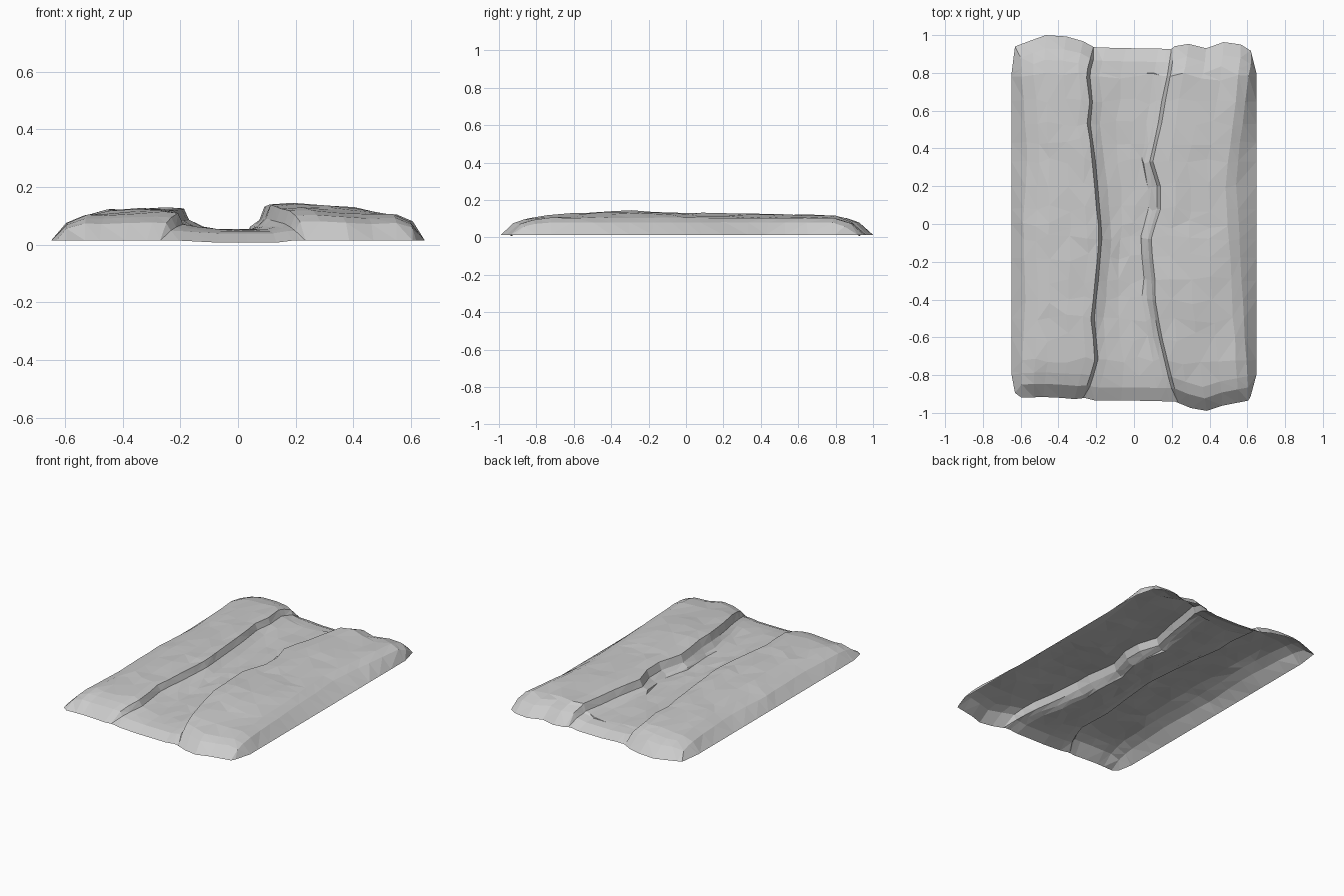
import bpy, bmesh, random

if "Cube" in bpy.data.objects:
    bpy.data.objects.remove(bpy.data.objects["Cube"])
random.seed(4)


def lerp_table(table, v):
    """Piecewise linear lookup through (position, value) pairs."""
    if v <= table[0][0]:
        return table[0][1]
    for (a, p), (b, q) in zip(table, table[1:]):
        if v <= b:
            return p + (q - p) * (v - a) / (b - a)
    return table[-1][1]


# plan lines of the two banks: (y, x)
LEFT_BANK = [(-.93, -.27), (-.72, -.207), (-.5, -.227), (-.3, -.205), (-.1, -.187), (0, -.19),
             (.2, -.208), (.4, -.228), (.53, -.248), (.65, -.235), (.78, -.25), (.93, -.215)]
RIGHT_BANK = [(-.95, .24), (-.75, .185), (-.6, .15), (-.43, .115), (-.3, .11), (-.08, .09),
              (.08, .14), (.2, .14), (.33, .10), (.5, .14), (.65, .165), (.8, .195), (.96, .22)]
# outer shoulders and bank heights along the length
LEFT_SHOULDER = [(-.85, -.57), (-.4, -.55), (0, -.56), (.4, -.54), (.85, -.575)]
RIGHT_SHOULDER = [(-.87, .57), (-.5, .545), (-.1, .525), (.2, .505), (.5, .535), (.87, .585)]
LEFT_HEIGHT = [(-.85, .105), (-.5, .12), (0, .127), (.5, .122), (.85, .113)]
RIGHT_HEIGHT = [(-.85, .112), (-.35, .143), (0, .131), (.4, .126), (.75, .117), (.9, .113)]
# ragged front and back outlines: (x, y)
FRONT_EDGE = [(-.65, -.86), (-.615, -.92), (-.45, -.915), (-.3, -.928), (-.26, -.92), (-.22, -.935),
              (0, -.935), (.22, -.94), (.27, -.965), (.37, -.995), (.45, -.965), (.605, -.935), (.65, -.85)]
BACK_EDGE = [(-.65, .82), (-.63, .94), (-.47, 1.0), (-.31, .99), (-.21, .935), (0, .93), (.2, .927),
             (.235, .96), (.27, .96), (.37, .925), (.46, .965), (.605, .945), (.65, .85)]
BASE = .014
ROWS = [-.72, -.6, -.5, -.4, -.3, -.18, -.08, 0, .08, .2, .33, .43, .53, .65, .78]


def section(y):
    """Cross-section (x, z, roughness) from left rim to right rim."""
    lb, rb = lerp_table(LEFT_BANK, y), lerp_table(RIGHT_BANK, y)
    ls, rs = lerp_table(LEFT_SHOULDER, y), lerp_table(RIGHT_SHOULDER, y)
    lh, rh = lerp_table(LEFT_HEIGHT, y), lerp_table(RIGHT_HEIGHT, y)
    pts = [(-.648, BASE, 0), (ls - .025, .076, .3), (ls + .04, .102, .5)]
    for f, h in ((.3, -.007), (.6, -.001), (.85, .001)):
        pts.append((ls + (lb - ls) * f, lh + h, 1))
    # steep left bank, channel floor, steep right bank
    pts += [(lb, lh - .002, .2), (lb + .016, lh - .04, .2), (lb + .065, .061, .4)]
    for f in (.4, .6, .8):
        pts.append((lb + (rb - lb) * f, .051, .8))
    pts += [(rb - .045, .062, .4), (rb - .017, rh - .048, .2), (rb, rh - .002, .2)]
    for f, h in ((.2, .0), (.45, -.007), (.7, -.014)):
        pts.append((rb + (rs - rb) * f, rh + h, 1))
    pts += [(rs - .02, .104, .5), (rs + .035, .08, .3), (.648, BASE, 0)]
    return pts


def end_rows(side):
    """Tapering rows of one end, from the outline inward."""
    edge = FRONT_EDGE if side < 0 else BACK_EDGE
    rows = []
    for inset, fade in ((0, 0), (.07, .68), (.13, .88)):
        row = []
        for i, (x, z, r) in enumerate(section(side * (.93 - inset))):
            if inset == 0:
                x = max(-.63, min(.618, x))
            y = lerp_table(edge, x) - side * inset
            if abs(x) > .64:
                y = side * (.82 - inset * .3)
            floor_drop = -.007 if inset == 0 and 9 <= i <= 11 else 0
            row.append((x, y, BASE + (z - BASE) * fade + floor_drop))
        rows.append(row)
    return rows


def body_row(y):
    row = []
    for x, z, r in section(y):
        jitter = random.uniform(-1, 1) * r
        row.append((x + .008 * random.uniform(-1, 1) * r,
                    y + .025 * random.uniform(-1, 1) * r,
                    z + .004 * jitter))
    return row


# loft all rows into one open-bottomed faceted shell
grid = end_rows(-1) + [body_row(y) for y in ROWS] + end_rows(1)[::-1]
bm = bmesh.new()
verts = [[bm.verts.new(p) for p in row] for row in grid]
for a, b in zip(verts, verts[1:]):
    for j in range(len(a) - 1):
        bm.faces.new((a[j], a[j + 1], b[j + 1], b[j]))
bmesh.ops.triangulate(bm, faces=bm.faces[:], quad_method='SHORT_EDGE')
mesh = bpy.data.meshes.new("rock_channel_slab")
bm.to_mesh(mesh)
bm.free()
slab = bpy.data.objects.new("rock_channel_slab", mesh)
bpy.context.collection.objects.link(slab)
